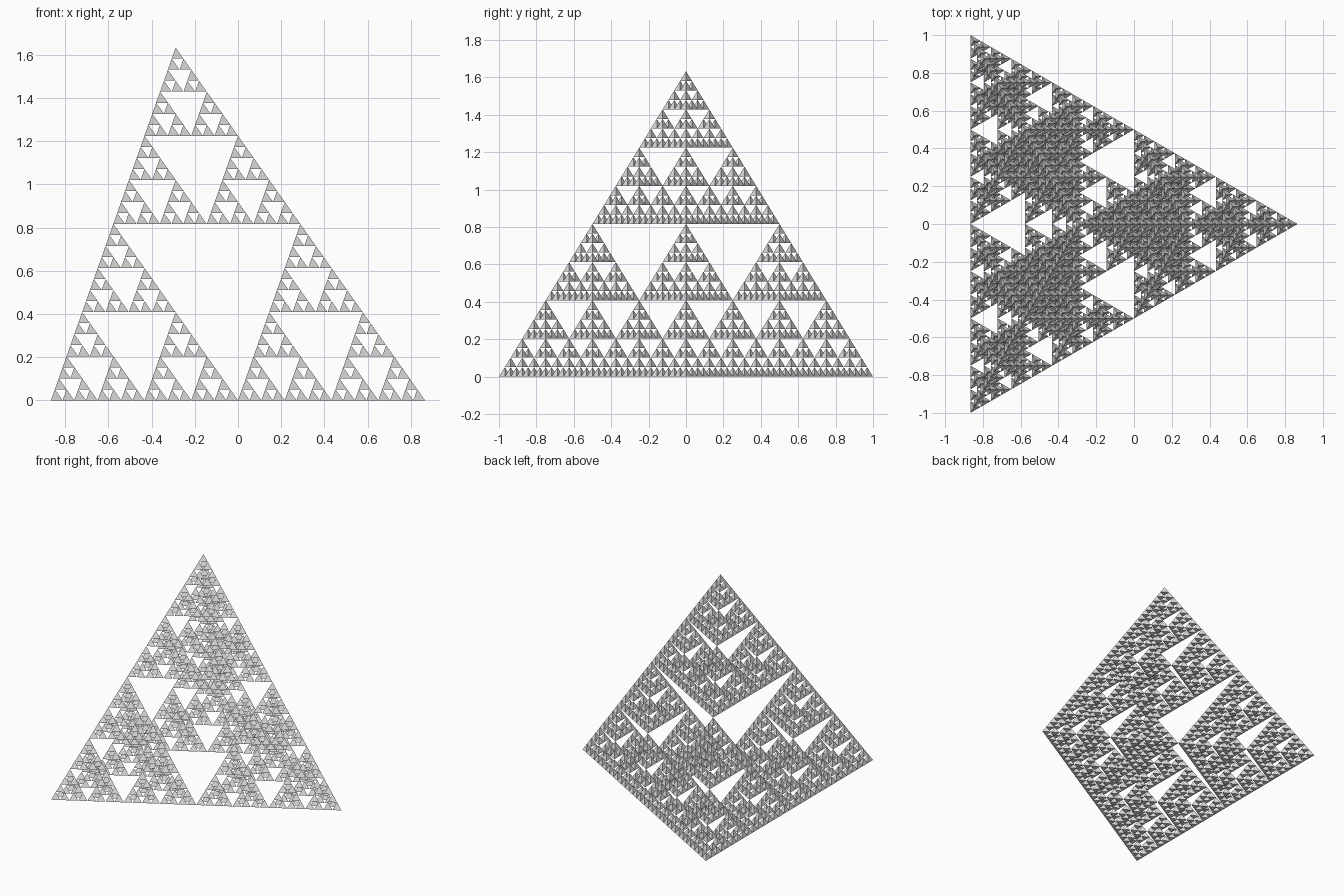
import bpy
import bmesh
from math import sqrt
from mathutils import Vector

cube = bpy.data.objects.get("Cube")
if cube:
    bpy.data.objects.remove(cube, do_unlink=True)

EDGE = 2.0
DEPTH = 5

# Single plain grey
grey = bpy.data.materials.new("plain_grey")
grey.use_nodes = True
colour = (0.8, 0.8, 0.8, 1)
grey.diffuse_color = colour
grey.node_tree.nodes["Principled BSDF"].inputs["Base Color"].default_value = colour

# Corners of the outer regular tetrahedron, one base corner pointing to +x
half_depth = EDGE * sqrt(3) / 4
corners = [
    Vector((half_depth, 0, 0)),
    Vector((-half_depth, EDGE / 2, 0)),
    Vector((-half_depth, -EDGE / 2, 0)),
    Vector((-half_depth / 3, 0, EDGE * sqrt(2 / 3))),
]


def add_tetrahedron(bm, points):
    a, b, c, top = [bm.verts.new(p) for p in points]
    for face in ((a, c, b), (a, b, top), (b, c, top), (c, a, top)):
        bm.faces.new(face)


def subdivide(bm, points, depth):
    """Replace a tetrahedron by four half-size copies, one at each corner."""
    if depth == 0:
        add_tetrahedron(bm, points)
        return
    for corner in points:
        subdivide(bm, [(corner + p) / 2 for p in points], depth - 1)


# Fractal pyramid
bm = bmesh.new()
subdivide(bm, corners, DEPTH)
mesh = bpy.data.meshes.new("fractal_pyramid")
bm.to_mesh(mesh)
bm.free()
mesh.materials.append(grey)
pyramid = bpy.data.objects.new("fractal_pyramid", mesh)
bpy.context.collection.objects.link(pyramid)
